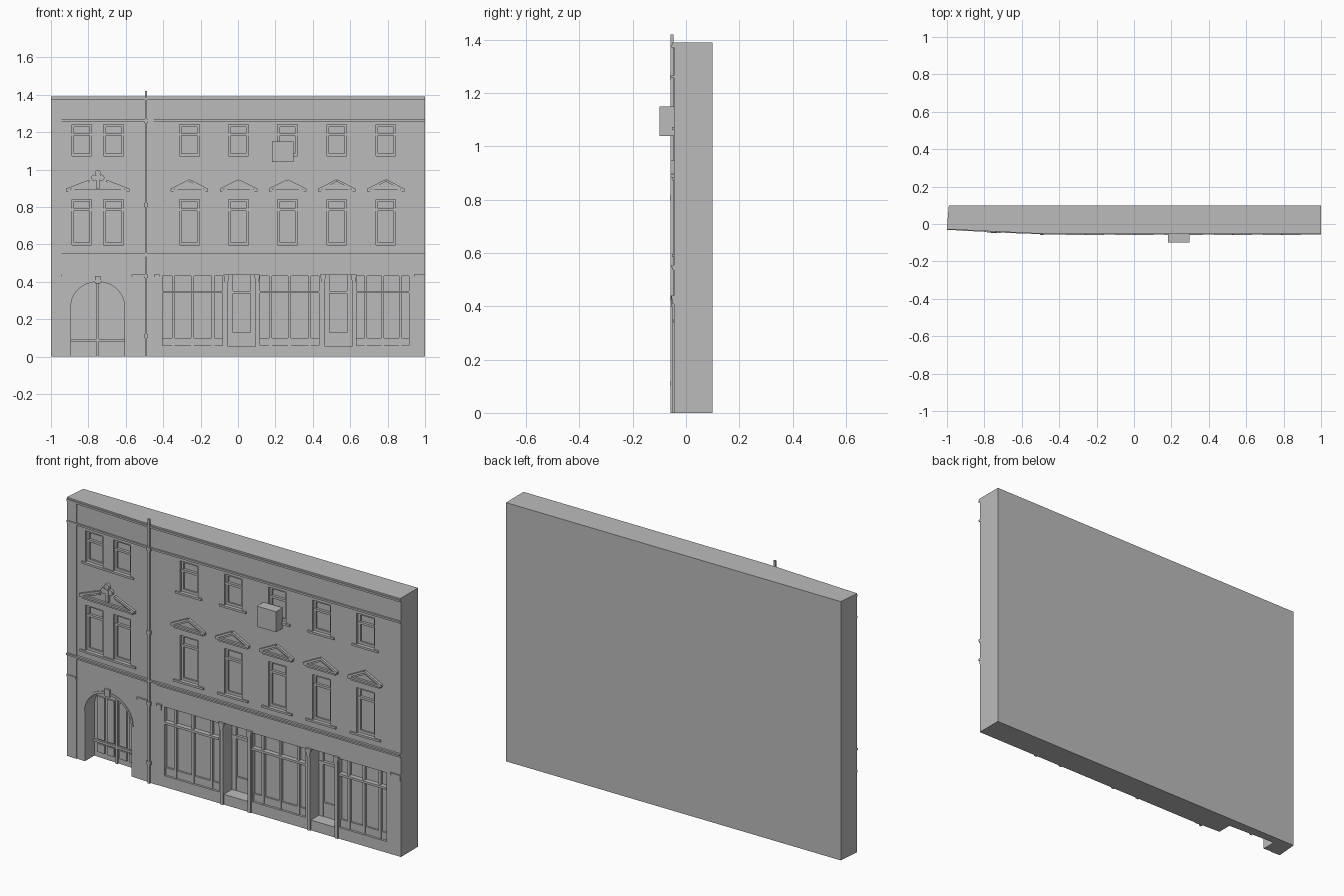
import bpy, math
from mathutils import Vector

if "Cube" in bpy.data.objects:
    bpy.data.objects.remove(bpy.data.objects["Cube"])

stone = bpy.data.materials.new("plain grey stone")
stone.use_nodes = True
GREY = (0.5, 0.5, 0.5, 1)
stone.diffuse_color = GREY
stone.node_tree.nodes["Principled BSDF"].inputs["Base Color"].default_value = GREY

KINK = -0.45


def front(x):
    """Depth of the wall face; the left part turns gently backwards."""
    return -0.045 + max(0, KINK - x) * 0.047


def prism(name, outline, out, back):
    """Extrude an x-z outline from `out` before the wall face to `back` behind it."""
    n = len(outline)
    verts = [(x, front(x) - out, z) for x, z in outline]
    verts += [(x, front(x) + back, z) for x, z in outline]
    faces = [list(range(n)), list(range(2 * n - 1, n - 1, -1))]
    faces += [[(i + 1) % n, i, n + i, n + (i + 1) % n] for i in range(n)]
    mesh = bpy.data.meshes.new(name)
    mesh.from_pydata(verts, [], faces)
    mesh.materials.append(stone)
    ob = bpy.data.objects.new(name, mesh)
    bpy.context.collection.objects.link(ob)
    return ob


def box(name, x0, x1, z0, z1, out, back=0.002):
    return prism(name, [(x0, z0), (x1, z0), (x1, z1), (x0, z1)], out, back)


def band(name, x0, x1, z0, z1, out):
    """A horizontal moulding that follows the bend of the wall."""
    if x0 < KINK < x1:
        box(name + "_left", x0, KINK, z0, z1, out)
        x0 = KINK
    box(name, x0, x1, z0, z1, out)


def bar(name, a, b, width, out, back=0.002):
    a, b = Vector(a), Vector(b)
    side = Vector((a.y - b.y, b.x - a.x)).normalized() * width / 2
    return prism(name, [tuple(p) for p in (a - side, b - side, b + side, a + side)], out, back)


def disc(name, x, z, r, out, sides=12):
    steps = [2 * math.pi * i / sides for i in range(sides)]
    return prism(name, [(x + r * math.cos(t), z + r * math.sin(t)) for t in steps], out, 0.002)


# Main wall slab, with the plan drawn at the ground and lifted to the roof
plan = [(-1, front(-1)), (KINK, front(KINK)), (1, front(1)), (1, 0.1), (-0.99, 0.1)]
n = len(plan)
mesh = bpy.data.meshes.new("wall")
mesh.from_pydata([(x, y, z) for z in (0, 1.39) for x, y in plan], [],
                 [list(range(n - 1, -1, -1)), list(range(n, 2 * n))]
                 + [[i, (i + 1) % n, n + (i + 1) % n, n + i] for i in range(n)])
mesh.materials.append(stone)
wall = bpy.data.objects.new("wall", mesh)
bpy.context.collection.objects.link(wall)
cutters = []

# Sash windows on both upper floors
RIGHT_BAYS = [-0.26, 0.003, 0.265, 0.528, 0.79]
LEFT_BAYS = [-0.835, -0.665]


def window(label, x, z0, z1, meeting):
    h, d = 0.053, 0.022
    cutters.append(box("cutter", x - h, x + h, z0, z1, 0.05, d))
    for s in (-1, 1):
        edge = x + s * h
        box(label + "_jamb", min(edge, edge - s * 0.012), max(edge, edge - s * 0.012),
            z0, z1, -0.013, d + 0.002)
    box(label + "_head", x - h, x + h, z1 - 0.012, z1, -0.013, d + 0.002)
    box(label + "_meeting_rail", x - h, x + h, meeting - 0.006, meeting + 0.006, -0.008, d + 0.002)
    box(label + "_bottom_rail", x - h, x + h, z0, z0 + 0.014, -0.013, d + 0.002)


for x in LEFT_BAYS + RIGHT_BAYS:
    window("lower_window", x, 0.596, 0.84, 0.785)
    window("upper_window", x, 1.072, 1.24, 1.187)
for x in RIGHT_BAYS:
    box("lower_sill", x - 0.09, x + 0.09, 0.586, 0.597, 0.008)
    box("upper_sill", x - 0.078, x + 0.078, 1.062, 1.073, 0.008)
box("left_lower_sill", -0.92, -0.58, 0.586, 0.597, 0.008)
box("left_upper_sill", -0.91, -0.59, 1.062, 1.073, 0.008)

# Pediments over the lower windows
for x in RIGHT_BAYS:
    box("pediment_base", x - 0.1, x + 0.1, 0.883, 0.893, 0.012)
    box("pediment_bed", x - 0.085, x + 0.085, 0.873, 0.883, 0.006)
    for s in (-1, 1):
        bar("pediment_rake", (x + s * 0.098, 0.892), (x, 0.942), 0.012, 0.013)
        bar("pediment_inner_rake", (x + s * 0.075, 0.893), (x, 0.93), 0.008, 0.007)

# Broken pediment with a three-lobed ornament
MID = -0.75
box("broken_pediment_base", MID - 0.17, MID + 0.17, 0.883, 0.893, 0.012)
box("broken_pediment_bed", MID - 0.155, MID + 0.155, 0.873, 0.883, 0.006)
for s in (-1, 1):
    bar("broken_pediment_rake", (MID + s * 0.168, 0.892), (MID + s * 0.045, 0.94), 0.012, 0.013)
    bar("broken_pediment_inner_rake", (MID + s * 0.14, 0.893), (MID + s * 0.045, 0.929), 0.008, 0.007)
    disc("ornament_side_lobe", MID + s * 0.02, 0.957, 0.016, 0.015)
disc("ornament_top_lobe", MID, 0.982, 0.016, 0.015)
disc("ornament_centre", MID, 0.957, 0.014, 0.018)
box("ornament_stem", MID - 0.01, MID + 0.01, 0.9, 0.95, 0.014)

# Mouldings across the whole front
band("shop_cornice", -1, 1, 0.546, 0.555, 0.012)
band("shop_cornice_bed", -1, 1, 0.536, 0.546, 0.006)
band("frieze_moulding", -1, 1, 1.257, 1.267, 0.009)
band("parapet_moulding", -1, 1, 1.372, 1.382, 0.009)
band("parapet_coping", -1, 1, 1.382, 1.39, 0.005)

# Corner strip and the strip behind the downpipe
box("corner_strip", -1, -0.943, 0, 1.37, 0.004)
box("pipe_strip", -0.5, -0.452, 0, 1.37, 0.003)

# Arched carriage entrance
AX, AR = -0.75, 0.143
RISE = 0.13


def arch(half, rise, spring):
    return [(AX + half * math.cos(math.pi * i / 20), spring + rise * math.sin(math.pi * i / 20))
            for i in range(21)]


cutters.append(prism("cutter", [(AX - AR, -0.1), (AX + AR, -0.1)] + arch(AR, RISE, 0.27), 0.05, 0.08))
outer, inner = arch(AR + 0.012, RISE + 0.012, 0.27), arch(AR, RISE, 0.27)
for i in range(20):
    prism("arch_moulding", [inner[i], outer[i], outer[i + 1], inner[i + 1]], 0.004, 0.002)
box("keystone", AX - 0.015, AX + 0.015, 0.39, 0.43, 0.01)
for s in (-1, 1):
    leaf = AX + s * 0.068
    for z0, z1 in ((0.03, 0.075), (0.1, 0.33)):
        for t in (-1, 1):
            px = leaf + t * 0.029
            box("gate_panel", px - 0.022, px + 0.022, z0, z1, -0.073, 0.082)
box("gate_meeting_stile", AX - 0.006, AX + 0.006, 0, 0.395, -0.07, 0.082)
box("gate_rail", AX - AR, AX + AR, 0.082, 0.094, -0.07, 0.082)

# Shop doorways, each with a step, door frame, slim columns and brackets
for x in (0.02, 0.537):
    cutters.append(box("cutter", x - 0.073, x + 0.073, 0.055, 0.437, 0.05, 0.08))
    for s in (-1, 1):
        box("door_stile", x + s * 0.06 - 0.013, x + s * 0.06 + 0.013, 0.055, 0.437, -0.068, 0.082)
        cx = x + s * 0.082
        box("shop_column", cx - 0.009, cx + 0.009, 0, 0.4, 0.007)
        prism("column_bracket", [(cx - 0.009, 0.4), (cx + 0.009, 0.4),
                                 (cx + 0.016, 0.44), (cx - 0.016, 0.44)], 0.012, 0.002)
    box("door_transom", x - 0.073, x + 0.073, 0.337, 0.352, -0.065, 0.082)
    box("door_bottom_rail", x - 0.073, x + 0.073, 0.055, 0.13, -0.07, 0.082)

# Shop windows with mullions, transom and riser panels
for x0, x1 in ((-0.41, -0.07), (0.112, 0.446), (0.628, 0.925)):
    x0, x1 = x0 + 0.005, x1 - 0.012
    cutters.append(box("cutter", x0, x1, 0.06, 0.43, 0.05, 0.022))
    for f in (0.18, 0.5, 0.84):
        mx = x0 + f * (x1 - x0)
        box("shop_mullion", mx - 0.007, mx + 0.007, 0.06, 0.43, -0.008, 0.024)
    box("shop_transom", x0, x1, 0.339, 0.351, 0.003, 0.024)
    box("shop_riser", x0, x1, 0.06, 0.1, -0.012, 0.024)

# Capitals at the ends of the shop front and beside the entrance
for x0, x1 in ((-1, -0.945), (-0.57, -0.5), (-0.45, -0.42), (0.94, 1)):
    box("capital_top", x0, x1, 0.428, 0.44, 0.009)
    box("capital_neck", x0 + 0.005, x1 - 0.002, 0.408, 0.428, 0.005)

# Downpipe with collars and a kicked top
PX = -0.492
box("downpipe", PX - 0.006, PX + 0.006, 0, 1.42, 0.014, -0.004)
for z in (0.1, 0.42, 0.8, 1.25):
    box("pipe_collar", PX - 0.011, PX + 0.011, z, z + 0.02, 0.016)

# Projecting box sign with no lettering
box("projecting_box", 0.182, 0.296, 1.04, 1.15, 0.055)

# Cut all the openings in one pass, then drop the cutters
helpers = bpy.data.collections.new("cutters")
bpy.context.scene.collection.children.link(helpers)
for c in cutters:
    bpy.context.collection.objects.unlink(c)
    helpers.objects.link(c)
    c.hide_render = True
cut = wall.modifiers.new("openings", "BOOLEAN")
cut.operand_type = "COLLECTION"
cut.collection = helpers
cut.solver = "EXACT"
bpy.context.view_layer.update()
graph = bpy.context.evaluated_depsgraph_get()
wall.data = bpy.data.meshes.new_from_object(wall.evaluated_get(graph))
wall.modifiers.clear()
for c in cutters:
    bpy.data.objects.remove(c)
bpy.data.collections.remove(helpers)
